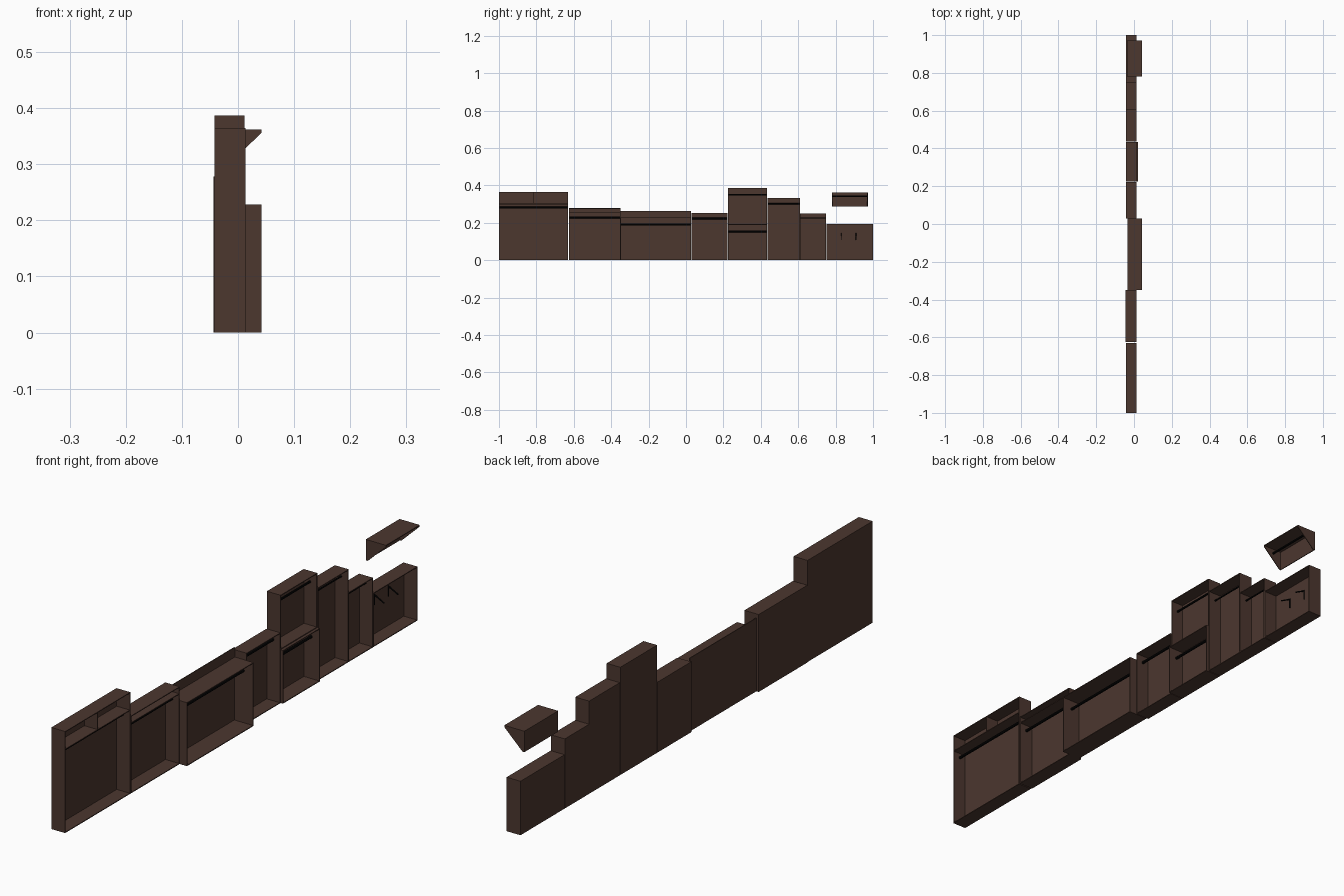
import bpy
from mathutils import Vector

if "Cube" in bpy.data.objects:
    bpy.data.objects.remove(bpy.data.objects["Cube"])


def material(name, rgb):
    m = bpy.data.materials.new(name)
    m.diffuse_color = (*rgb, 1)
    m.use_nodes = True
    m.node_tree.nodes["Principled BSDF"].inputs["Base Color"].default_value = m.diffuse_color
    return m


WOOD = material("dark brown wood", (0.072, 0.038, 0.028))
BLACK = material("black metal", (0.002, 0.002, 0.002))
T = 0.003  # board thickness


def mesh(name, verts, faces, mat):
    me = bpy.data.meshes.new(name)
    me.from_pydata(verts, [], faces)
    me.materials.append(mat)
    ob = bpy.data.objects.new(name, me)
    bpy.context.collection.objects.link(ob)
    return ob


def extrude_y(name, profile, y0, y1, mat=WOOD):
    """Prism along y from an (x, z) profile."""
    n = len(profile)
    verts = [(x, y, z) for y in (y0, y1) for x, z in profile]
    faces = [tuple(range(n)), tuple(reversed(range(n, 2 * n)))]
    faces += [(i, i + n, (i + 1) % n + n, (i + 1) % n) for i in range(n)]
    return mesh(name, verts, faces, mat)


def board(name, x0, x1, y0, y1, z0, z1, mat=WOOD):
    return extrude_y(name, [(x0, z0), (x0, z1), (x1, z1), (x1, z0)], y0, y1, mat)


def rod(name, a, b, r, sides=8):
    a, b = Vector(a), Vector(b)
    bpy.ops.mesh.primitive_cylinder_add(vertices=sides, radius=r, depth=(b - a).length,
                                        location=(a + b) / 2)
    ob = bpy.context.object
    ob.rotation_euler = (b - a).to_track_quat('Z', 'Y').to_euler()
    ob.name = name
    ob.data.materials.append(BLACK)


def cabinet(name, x0, x1, y0, y1, z0, z1, rail=None, r=0.004, shelf=None):
    """Open-fronted box facing +x, with optional hanging rail and shelf."""
    board(name + "_back", x0, x0 + T, y0, y1, z0, z1)
    board(name + "_near_side", x0 + T, x1, y0, y0 + T, z0, z1)
    board(name + "_far_side", x0 + T, x1, y1 - T, y1, z0, z1)
    board(name + "_floor", x0 + T, x1, y0 + T, y1 - T, z0, z0 + T)
    board(name + "_top", x0 + T, x1, y0 + T, y1 - T, z1 - T, z1)
    if shelf:
        board(name + "_shelf", x0 + T, x1, y0 + T, y1 - T, shelf - T, shelf)
    if rail:
        xm = (x0 + x1) / 2
        rod(name + "_rail", (xm, y0 + T, rail), (xm, y1 - T, rail), r)


# Row of wardrobe units
B, F = -0.042, 0.013
cabinet("large_wardrobe", B, F, -1.0, -0.63, 0, 0.365, 0.281, 0.005, 0.302)
board("large_wardrobe_divider", B + T, F, -0.8165, -0.8135, 0.302, 0.362)
cabinet("shelf_wardrobe", -0.044, F, -0.626, -0.35, 0, 0.278, 0.229, 0.005, 0.254)
cabinet("deep_wardrobe", -0.035, 0.042, -0.35, 0.028, 0, 0.228, 0.19, 0.005)
board("deep_wardrobe_upper_back", -0.035, -0.035 + T, -0.35, 0.028, 0.228, 0.263)
cabinet("low_wardrobe", B, F, 0.03, 0.222, 0, 0.253, 0.223, 0.005)
cabinet("double_wardrobe_lower", B, 0.022, 0.224, 0.433, 0, 0.191, 0.154, 0.005)
cabinet("double_wardrobe_upper", B, 0.012, 0.224, 0.433, 0.191, 0.387, 0.35, 0.004)
cabinet("tall_wardrobe", B, F, 0.436, 0.61, 0, 0.333, 0.302, 0.003)
cabinet("narrow_wardrobe", B, F, 0.61, 0.748, 0, 0.25, 0.225, 0.003)

# Hook cabinet with two sloping coat hooks
cabinet("hook_cabinet", B, F, 0.75, 1.0, 0, 0.194)
for i, y in enumerate((0.83, 0.91)):
    rod(f"hook_plate_{i}", (B + T, y, 0.108), (B + T, y, 0.146), 0.0025)
    rod(f"hook_arm_{i}", (B + T, y, 0.144), (0.0, y, 0.124), 0.0025)

# Floating wall shelf with triangular sides and a rail
X0, X1, Y0, Y1, Z0, Z1 = -0.038, 0.042, 0.78, 0.972, 0.287, 0.362
board("wall_shelf_back", X0, X0 + T, Y0, Y1, Z0, Z1 - T)
board("wall_shelf_top", X0, X1, Y0, Y1, Z1 - T, Z1)
tri = [(X0, Z0), (X0, Z1 - T), (X1, Z1 - T), (X1, Z1 - 0.006), (X0 + 0.008, Z0)]
extrude_y("wall_shelf_near_side", tri, Y0, Y0 + T)
extrude_y("wall_shelf_far_side", tri, Y1 - T, Y1)
rod("wall_shelf_rail", (0.0, Y0 + T, 0.342), (0.0, Y1 - T, 0.342), 0.004)
